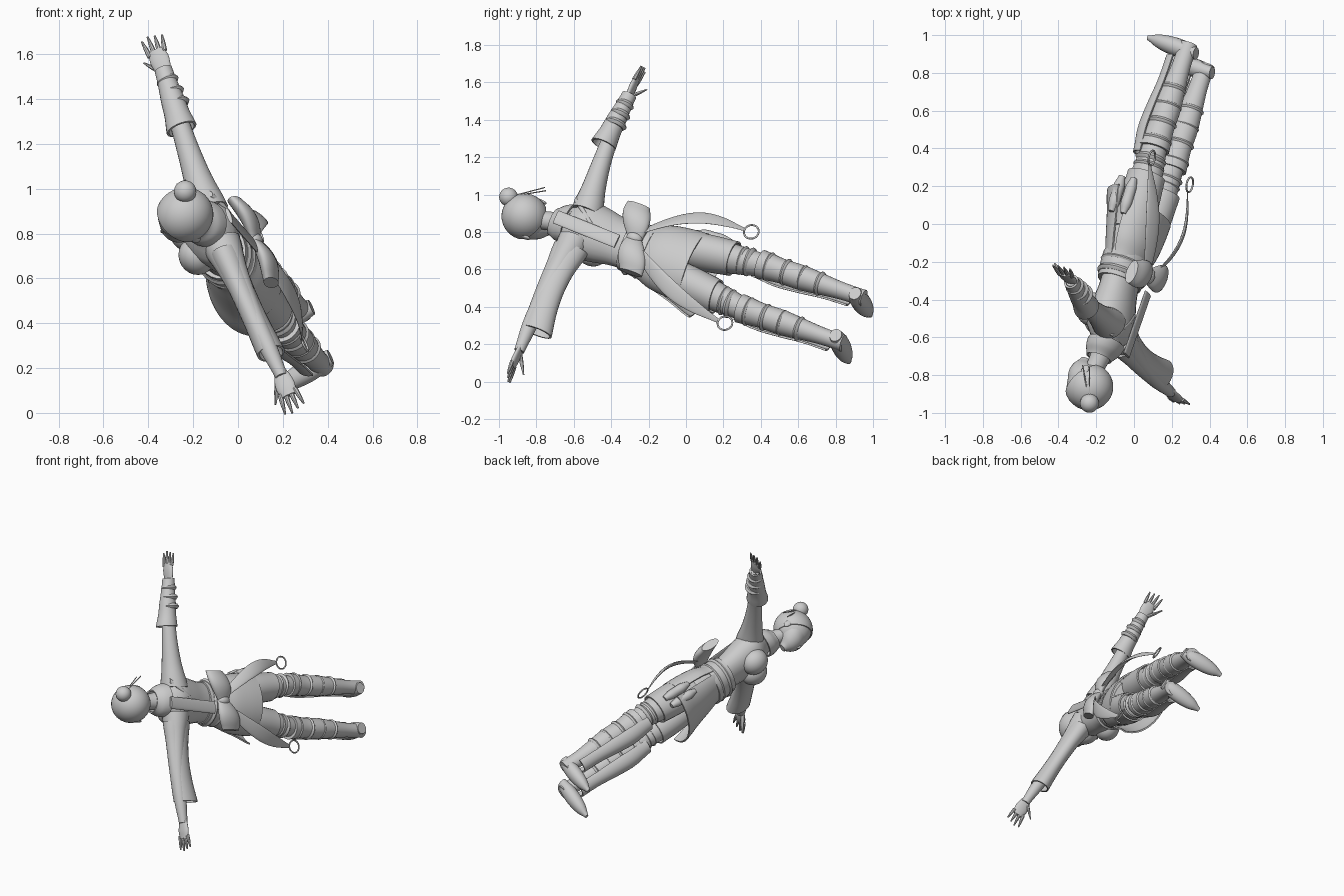
import bpy, bmesh, math
from mathutils import Vector, Matrix

cube = bpy.data.objects.get("Cube")
if cube:
    bpy.data.objects.remove(cube, do_unlink=True)

# Body frame: x = body's left, y = back, z = towards the head; the whole figure is tipped over
up = Vector((-.3, -.9, .3)).normalized()
left = Vector((.33, -.38, -.86))
left = (left - up * left.dot(up)).normalized()
body = Matrix((left, up.cross(left), up)).transposed().to_4x4()
body.translation = (.31, .91, .31)

grey = bpy.data.materials.new("plain grey")
grey.use_nodes = True
grey.diffuse_color = (.6, .6, .6, 1)
grey.node_tree.nodes["Principled BSDF"].inputs["Base Color"].default_value = grey.diffuse_color

X, Y, Z = (Vector(row) for row in Matrix.Identity(3))
ACROSS_X, ACROSS_Y, ACROSS_Z = (Y, Z), (X, Z), (X, Y)
SLANTED = ((2 * X - Y).normalized(), (X + 2 * Y).normalized())
FULL, FRONT, BACK = (0, 360), (195, 345), (-5, 185)
SIDES = (-1, 1)
parts = []


def finish(name, bm):
    bmesh.ops.recalc_face_normals(bm, faces=bm.faces)
    mesh = bpy.data.meshes.new(name)
    bm.to_mesh(mesh)
    bm.free()
    obj = bpy.data.objects.new(name, mesh)
    bpy.context.collection.objects.link(obj)
    mesh.materials.append(grey)
    obj.matrix_world = body
    parts.append(obj)


def radius_at(radii, t):
    """Smooth curve through evenly spaced radii."""
    last = len(radii) - 1
    i = min(int(t * last), last - 1)
    f = t * last - i
    a, b, c, d = (radii[min(max(i + k, 0), last)] for k in (-1, 0, 1, 2))
    slope_b, slope_c = (c - a) / 2, (d - b) / 2
    ease = f * f * (3 - 2 * f)
    return b + (c - b) * ease + f * (1 - f) * (slope_b * (1 - f) - slope_c * f)


def limb(name, start, end, radii, plane=ACROSS_Z, flat=1, bend=(0, 0, 0),
         shell=False, arc=FULL, sides=24, steps=14, side=1):
    """Skin elliptical rings along a line or bow-shaped path; a shell stays open and thin."""
    start, end, bend = Vector(start), Vector(end), Vector(bend)
    u, v = plane
    closed = arc == FULL
    bm = bmesh.new()
    rings = []
    for step in range(steps + 1):
        t = step / steps
        centre = start.lerp(end, t) + bend * math.sin(math.pi * t)
        r = radius_at(radii, t)
        ring = []
        for k in range(sides):
            a = math.radians(arc[0] + (arc[1] - arc[0]) * k / (sides if closed else sides - 1))
            co = centre + u * r * math.cos(a) + v * r * flat * math.sin(a)
            ring.append(bm.verts.new((co.x * side, co.y, co.z)))
        rings.append(ring)
    for low, high in zip(rings, rings[1:]):
        for k in range(sides if closed else sides - 1):
            n = (k + 1) % sides
            bm.faces.new((low[k], low[n], high[n], high[k]))
    if shell:
        bmesh.ops.recalc_face_normals(bm, faces=bm.faces)
        bmesh.ops.solidify(bm, geom=bm.faces[:], thickness=.01)
    else:
        bm.faces.new(rings[0])
        bm.faces.new(rings[-1])
    finish(name, bm)


def band(name, centre, r, plane=ACROSS_Z, flat=1, side=1):
    """Rounded strap around a limb or the waist."""
    half = plane[0].cross(plane[1]) * .016
    centre = Vector(centre)
    limb(name, centre - half, centre + half, (r - .006, r + .006, r - .006), plane, flat, steps=6, side=side)


def ball(name, centre, scale, cut_normal=None):
    bm = bmesh.new()
    place = Matrix.Translation(centre) @ Matrix.Diagonal((*scale, 1))
    bmesh.ops.create_uvsphere(bm, u_segments=28, v_segments=18, radius=1, matrix=place)
    if cut_normal:
        bmesh.ops.bisect_plane(bm, geom=bm.verts[:] + bm.edges[:] + bm.faces[:],
                               plane_co=Vector(centre) - Y * .05, plane_no=cut_normal, clear_inner=True)
        bmesh.ops.solidify(bm, geom=bm.faces[:], thickness=.01)
    finish(name, bm)


# Head, hair and ornament
head = Vector((.03, .03, 1.94))
bun = head + Vector((-.055, .06, .11))
ball("skull", head, (.112, .12, .12))
limb("face", head + Vector((0, -.07, -.15)), head - Y * .02, (.025, .07, .095, .1))
ball("nose", head + Vector((0, -.12, -.06)), (.01, .02, .02))
ball("hair_cap", head, (.123, .13, .125), cut_normal=(0, .8, .6))
ball("hair_bun", bun, (.05, .05, .05))
for s in SIDES:
    ball("ear", head + Vector((s * .11, 0, -.05)), (.01, .02, .03))
    limb("hairpin", bun, bun + Vector((-.12, -.03 + s * .02, -.16)), (.004, .004), sides=6)

# Torso and clothing on the back
limb("hips", (0, .02, 1), (0, .02, 1.3), (.15, .165, .15, .13), flat=.8)
limb("chest", (0, .02, 1.3), (0, .06, 1.72), (.13, .135, .155, .16, .08), flat=.75)
limb("neck", (0, .065, 1.68), (.02, .03, 1.86), (.08, .055, .05))
for s in SIDES:
    ball("bust", (s * .06, -.055, 1.54), (.085, .08, .09))
limb("collar", (0, .06, 1.69), (.01, .04, 1.78), (.11, .1, .075), flat=.9, shell=True)
limb("back_board", (.03, .18, 1.73), (.05, .175, 1.36), (.04, .04), flat=.25)
limb("shoulder_strap", (-.12, .13, 1.69), (.03, .15, 1.5), (.014, .014), flat=.6, bend=(0, .02, 0))


def wrist_at(s):
    """The left arm hangs a little lower than the right."""
    return Vector((.79 + .01 * s, .125, 1.64 - .02 * s))


# Arms and hands
for s in SIDES:
    wrist = wrist_at(s)
    limb("arm", (.08, .08, 1.61), wrist, (.09, .066, .052, .044, .04, .028),
         ACROSS_X, bend=(0, 0, .02), side=s)
    limb("palm", wrist - X * .03, wrist + X * .1, (.028, .04, .045, .035), ACROSS_X, flat=.4, side=s)
    for k in range(4):
        knuckle = wrist + Vector((.08, k * .024 - .036, 0))
        reach = .1 - .01 * abs(k - 1)
        limb("finger", knuckle, knuckle + Vector((reach, k * .008 - .012, -.01)), (.012, .01, .005),
             ACROSS_X, sides=8, side=s)
    limb("thumb", wrist - Y * .02, wrist + Vector((.09, -.08, -.05)), (.014, .012, .005),
         ACROSS_X, sides=8, side=s)

limb("left_sleeve", (.14, .085, 1.61), (.66, .11, 1.58), (.07, .058, .054, .056, .062), ACROSS_X,
     flat=1.4, bend=(0, 0, .02), shell=True)
wrist = wrist_at(-1)
limb("right_bracer", (.47, .11, 1.68), wrist, (.07, .058, .053, .045, .04), ACROSS_X, shell=True, side=-1)
for k in range(3):
    band("bracer_strap", wrist - Vector((.06 + k * .06, 0, 0)), .045 + k * .005, ACROSS_X, side=-1)

# Belt and bow
limb("belt", (0, .02, 1.21), (0, .02, 1.35), (.152, .148, .138), flat=.84)
for z in (1.25, 1.31):
    band("belt_cord", (0, .02, z), .15, flat=.84)
knot = Vector((0, .17, 1.28))
ball("bow_knot", knot, (.035, .035, .045))
for s in SIDES:
    limb("bow_loop", knot, knot + Vector((.19, -.01, -.06 * s)), (.02, .03, .036, .036, .03), ACROSS_X,
         flat=2.2, bend=(0, .02, 0), side=s)

# Sash tails, each ending in a ring
    tip = Vector((.27, .1, .72 - .04 * s))
    limb("sash_tail", knot + X * .03, tip, (.024, .042, .05, .036, .012), SLANTED,
         flat=.2, bend=(.06, .05, 0), side=s)
    bpy.ops.mesh.primitive_torus_add(major_radius=.04, minor_radius=.005)
    ring = bpy.context.object
    ring.name = "sash_ring"
    ring.data.materials.append(grey)
    centre = Vector((tip.x * s, tip.y, tip.z - .04))
    ring.matrix_world = body @ Matrix.Translation(centre) @ Matrix.Rotation(math.pi / 2, 4, "X")
    parts.append(ring)

# Split skirt and hip pouches
waist = (0, .02, 1.25)
limb("front_apron", waist, (0, 0, .89), (.15, .185, .22, .26), flat=.7, arc=FRONT, shell=True)
limb("back_skirt", waist, (0, .02, .95), (.15, .185, .2, .205), flat=.75, arc=BACK, shell=True)
for y in (-.06, .01):
    limb("hip_pouch", (-.21, y, .83), (-.2, y, 1.03), (.018, .03, .03, .03, .016), sides=12)


def leg_at(z):
    """Centre line of the leg, closing in above the knee."""
    return Vector((.14 - .12 * max(0, z - .6), .03, z))


# Legs, boots and shin guards
for s in SIDES:
    limb("thigh", leg_at(1.06), leg_at(.56), (.09, .088, .075, .058), flat=1.1, side=s)
    limb("shorts_leg", leg_at(1.08), leg_at(.77), (.095, .1, .095), flat=1.1, shell=True, side=s)
    for z in (.72, .68):
        band("thigh_strap", leg_at(z), .073, flat=1.1, side=s)
    limb("boot", leg_at(.62), leg_at(.01), (.078, .066, .067, .056, .046, .045), flat=1.1, side=s)
    for k in range(4):
        band("boot_strap", leg_at(.27 + k * .1), .06 + k * .004, flat=1.1, side=s)
    limb("shin_guard", leg_at(.66) - Y * .03, leg_at(.1) - Y * .02, (.06, .075, .07, .06, .06),
         flat=1.3, arc=FRONT, shell=True, side=s)
    limb("foot", (.13, .085, .05), (.145, -.205, .016), (.036, .05, .054, .05, .038, .014), ACROSS_Y,
         flat=.9, side=s)

# Smooth shading with crisp edges
bpy.ops.object.select_all(action="DESELECT")
for obj in parts:
    obj.select_set(True)
bpy.context.view_layer.objects.active = parts[0]
bpy.ops.object.shade_smooth_by_angle(angle=math.radians(40))
